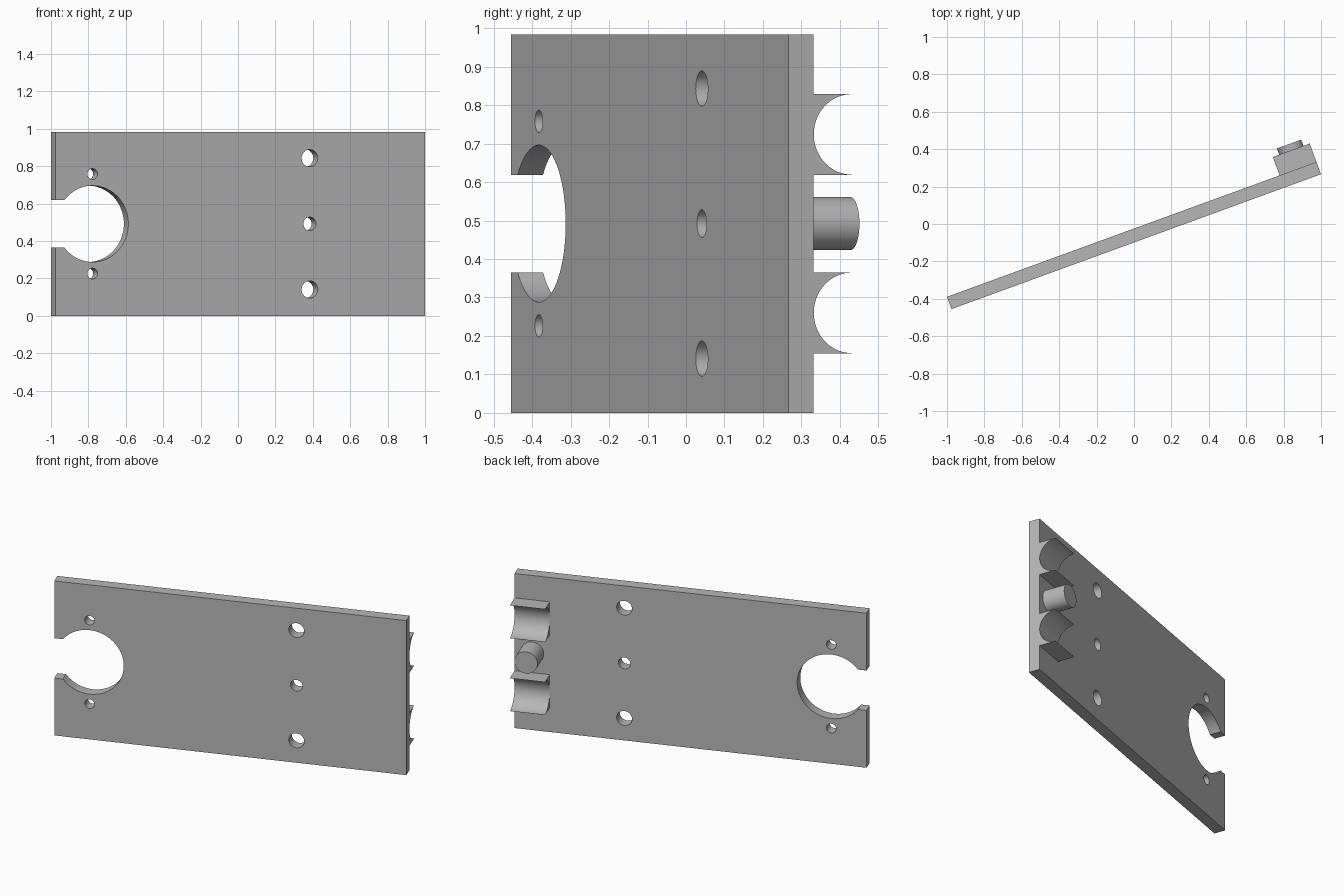
import bpy, bmesh
from math import radians, pi, cos, sin, asin
from mathutils import Matrix, Vector

cube = bpy.data.objects.get("Cube")
if cube:
    bpy.data.objects.remove(cube, do_unlink=True)

LENGTH, HEIGHT, THICK = 2.103, 0.984, 0.07
MID = HEIGHT / 2
ANGLE = radians(20.05)
ALONG = Vector((cos(ANGLE), sin(ANGLE), 0))    # along the plate
BACK = Vector((-sin(ANGLE), cos(ANGLE), 0))    # out of the back face
UP = Vector((0, 0, 1))
CORNER = Vector((-0.976, -0.455, 0))           # front lower left corner

grey = bpy.data.materials.new("plain grey")
grey.use_nodes = True
colour = (0.47, 0.47, 0.47, 1)
grey.diffuse_color = colour
grey.node_tree.nodes["Principled BSDF"].inputs["Base Color"].default_value = colour


def arc(x, y, r, start=0.0, end=2 * pi, steps=64, closed=True):
    count = steps if closed else steps + 1
    return [(x + r * cos(start + (end - start) * i / steps),
             y + r * sin(start + (end - start) * i / steps)) for i in range(count)]


def extrude(name, loops, origin, x_axis, depth):
    """Fill the outline (minus any hole loops) and extrude it about its origin."""
    curve = bpy.data.curves.new(name, "CURVE")
    curve.dimensions = "2D"
    curve.fill_mode = "BOTH"
    curve.extrude = depth / 2
    for loop in loops:
        spline = curve.splines.new("POLY")
        spline.points.add(len(loop) - 1)
        for point, (x, y) in zip(spline.points, loop):
            point.co = (x, y, 0, 1)
        spline.use_cyclic_u = True
    temp = bpy.data.objects.new(name + " outline", curve)
    bpy.context.collection.objects.link(temp)
    graph = bpy.context.evaluated_depsgraph_get()
    mesh = bpy.data.meshes.new_from_object(temp.evaluated_get(graph))
    bpy.data.objects.remove(temp, do_unlink=True)
    bpy.data.curves.remove(curve)

    # Weld the caps to the walls and stand the shape up in place
    bm = bmesh.new()
    bm.from_mesh(mesh)
    bmesh.ops.remove_doubles(bm, verts=bm.verts, dist=0.0001)
    bmesh.ops.recalc_face_normals(bm, faces=bm.faces)
    bm.to_mesh(mesh)
    bm.free()
    mesh.name = name
    mesh.materials.clear()
    mesh.materials.append(grey)
    obj = bpy.data.objects.new(name, mesh)
    bpy.context.collection.objects.link(obj)
    frame = Matrix((x_axis, UP, x_axis.cross(UP))).transposed().to_4x4()
    obj.matrix_world = Matrix.Translation(origin) @ frame
    bpy.ops.object.select_all(action="DESELECT")
    obj.select_set(True)
    bpy.context.view_layer.objects.active = obj
    bpy.ops.object.shade_smooth_by_angle(angle=radians(30))
    return obj


# Plate with an open round notch and five drilled holes
NOTCH_X, NOTCH_R, SLOT = 0.211, 0.204, 0.127
open_angle = pi - asin(SLOT / NOTCH_R)
notch = arc(NOTCH_X, MID, NOTCH_R, -open_angle, open_angle, closed=False)
outline = [(0, 0), (LENGTH, 0), (LENGTH, HEIGHT), (0, HEIGHT), (0, MID + SLOT)]
outline += notch[::-1] + [(0, MID - SLOT)]
holes = [arc(1.447, MID, 0.036, steps=40)]
for side in (-1, 1):
    holes.append(arc(NOTCH_X, MID + side * 0.266, 0.029, steps=40))
    holes.append(arc(1.447, MID + side * 0.351, 0.046, steps=40))
extrude("plate", [outline] + holes, CORNER + BACK * THICK / 2, ALONG, THICK)

# Two cradle blocks with a half-round trough, on the back at the end
WIDTH, RISE = 0.21, 0.105
cradle = [(0, -RISE)] + [(RISE, -RISE)]
cradle += arc(RISE, 0, RISE - 0.0005, -pi / 2, -3 * pi / 2, 40, closed=False)
cradle += [(RISE, RISE), (0, RISE)]
block_x = LENGTH - WIDTH / 2
for label, side in (("lower", -1), ("upper", 1)):
    place = CORNER + ALONG * block_x + BACK * THICK + UP * (MID + side * 0.232)
    extrude(label + " cradle", [cradle], place, BACK, WIDTH)

# Round pin between the cradles
PIN = 0.14
extrude("pin", [arc(0, 0, 0.069)],
        CORNER + ALONG * block_x + BACK * (THICK + PIN / 2) + UP * MID, ALONG, PIN)
